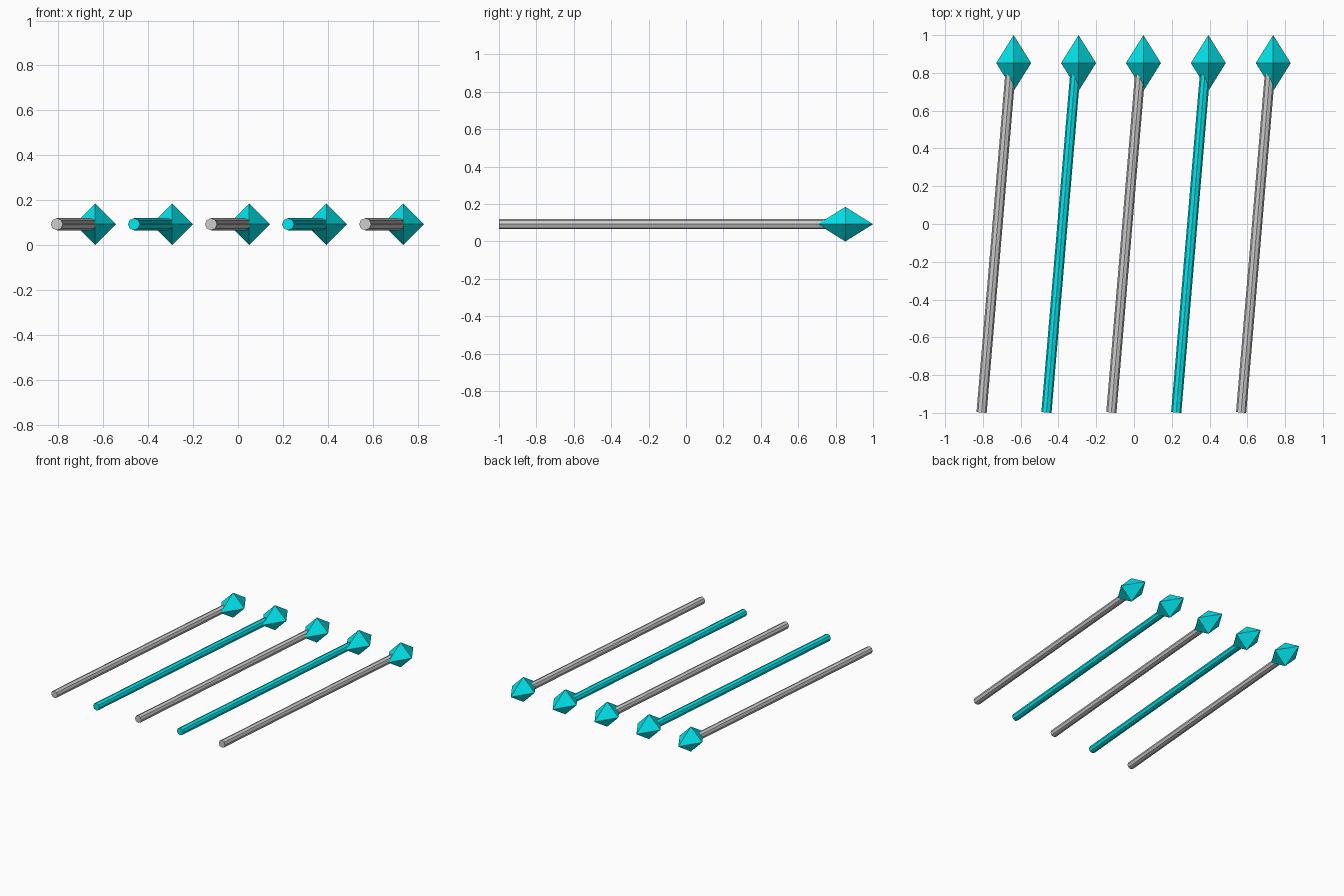
import bpy, bmesh
from mathutils import Vector, Matrix

if "Cube" in bpy.data.objects:
    bpy.data.objects.remove(bpy.data.objects["Cube"])

COUNT, SPACING = 5, 0.3435
TIP_R, TIP_HALF = 0.0925, 0.148
SHAFT_R = 0.027
LEAN = 0.085          # sideways drift of each shaft per unit of y

cyan = bpy.data.materials.new("cyan")
cyan.diffuse_color = (0.0, 0.8, 0.85, 1)
cyan.use_nodes = True
cyan.node_tree.nodes["Principled BSDF"].inputs["Base Color"].default_value = cyan.diffuse_color


def make_object(name, bm, mat=None):
    mesh = bpy.data.meshes.new(name)
    bm.to_mesh(mesh)
    bm.free()
    ob = bpy.data.objects.new(name, mesh)
    bpy.context.collection.objects.link(ob)
    if mat:
        mesh.materials.append(mat)
    return ob


def shaft(name, start, end, mat):
    # eight-sided rod between two points
    bm = bmesh.new()
    d = end - start
    frame = Matrix((Vector((d.y, -d.x, 0)).normalized(),
                    Vector((0, 0, -1)), d.normalized())).transposed().to_4x4()
    bmesh.ops.create_cone(bm, cap_ends=True, segments=8, radius1=SHAFT_R,
                          radius2=SHAFT_R, depth=d.length,
                          matrix=Matrix.Translation((start + end) / 2) @ frame)
    bmesh.ops.recalc_face_normals(bm, faces=bm.faces)
    make_object(name, bm, mat)


def tip(name, centre):
    # octahedral point stretched along y
    bm = bmesh.new()
    bmesh.ops.create_uvsphere(bm, u_segments=4, v_segments=2, radius=1)
    bmesh.ops.scale(bm, vec=(TIP_R, TIP_HALF, TIP_R), verts=bm.verts)
    bmesh.ops.translate(bm, vec=centre, verts=bm.verts)
    bmesh.ops.recalc_face_normals(bm, faces=bm.faces)
    make_object(name, bm, cyan)


# row of five arrows, shafts alternating grey and cyan
for i in range(COUNT):
    offset = (i - (COUNT - 1) / 2) * SPACING
    start = Vector((offset - 0.12, -0.998, TIP_R))
    end = start + Vector((LEAN, 1, 0)) * 1.85
    shaft(f"shaft_{i + 1}", start, end, cyan if i % 2 else None)
    tip(f"tip_{i + 1}", Vector((offset + 0.05, 1 - TIP_HALF, TIP_R)))
